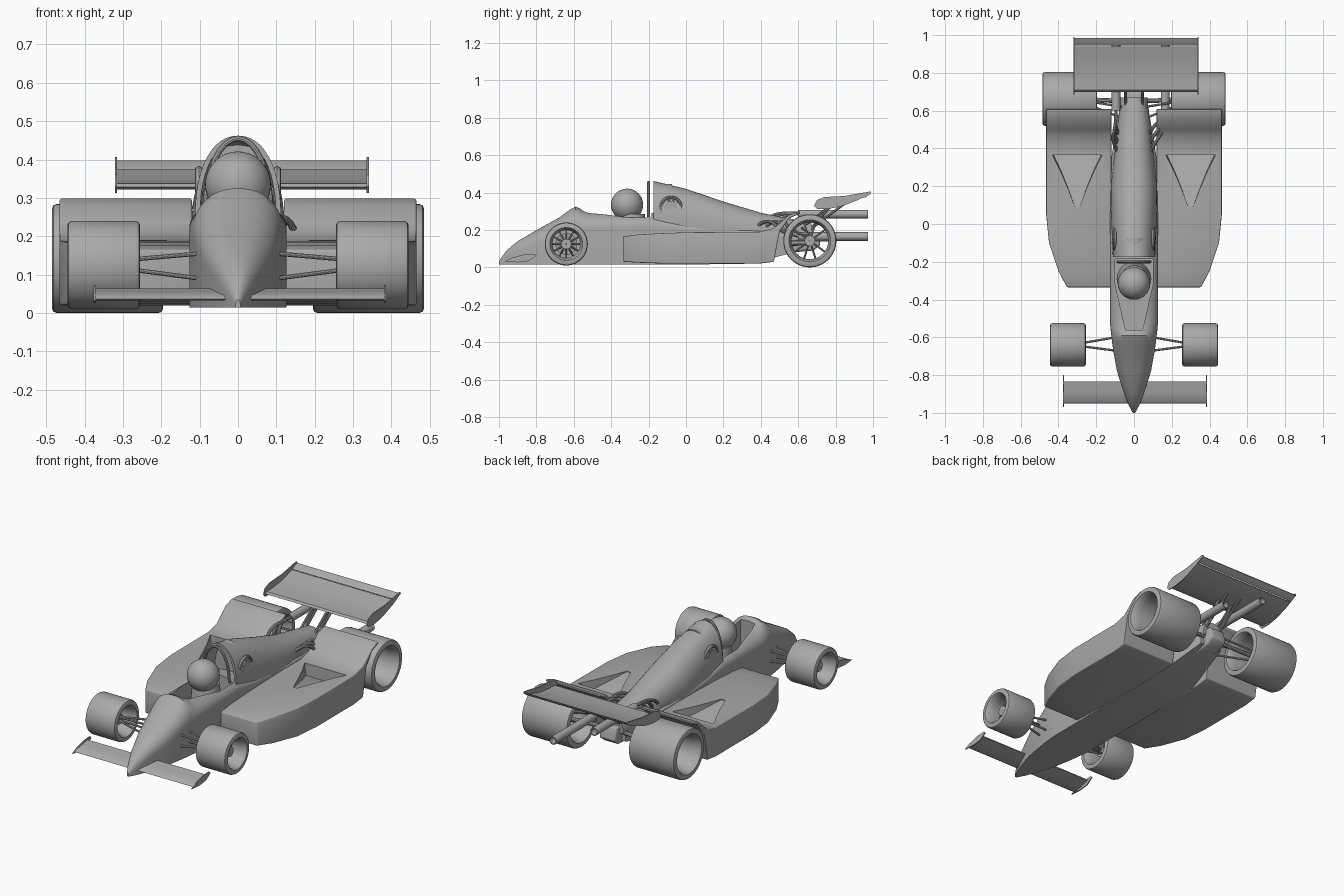
import bpy, bmesh
from math import cos, sin, pi
from mathutils import Vector

cube = bpy.data.objects.get("Cube")
if cube:
    bpy.data.objects.remove(cube)

grey = bpy.data.materials.new("plain_grey")
grey.use_nodes = True
grey.diffuse_color = (0.4, 0.4, 0.4, 1)
grey.node_tree.nodes["Principled BSDF"].inputs["Base Color"].default_value = (0.4, 0.4, 0.4, 1)


def add(name, data):
    data.materials.append(grey)
    ob = bpy.data.objects.new(name, data)
    bpy.context.collection.objects.link(ob)
    return ob


def from_bm(name, bm):
    bmesh.ops.recalc_face_normals(bm, faces=bm.faces)
    me = bpy.data.meshes.new(name)
    bm.to_mesh(me)
    bm.free()
    return add(name, me)


def finish(ob, cutter=None, bevel=0, angle=35):
    """Apply bevel and cut, then smooth with sharp edges kept."""
    if bevel:
        m = ob.modifiers.new("bevel", 'BEVEL')
        m.width, m.segments, m.limit_method, m.angle_limit = bevel, 3, 'ANGLE', 0.9
    if cutter:
        cutter.hide_render = True
        m = ob.modifiers.new("cut", 'BOOLEAN')
        m.operation, m.solver, m.object = 'DIFFERENCE', 'EXACT', cutter
    bpy.ops.object.select_all(action='DESELECT')
    ob.select_set(True)
    bpy.context.view_layer.objects.active = ob
    bpy.ops.object.convert(target='MESH')
    bpy.ops.object.shade_smooth_by_angle(angle=angle * pi / 180)
    if cutter:
        bpy.data.objects.remove(cutter)
    return ob


def loft(name, rings, closed=False, inset=False):
    """Skin a list of point rings; cap the ends unless closed on itself."""
    bm = bmesh.new()
    rows = [[bm.verts.new(p) for p in r] for r in rings]
    n = len(rows[0])
    for a, b in zip(rows, rows[1:] + (rows[:1] if closed else [])):
        for i in range(n):
            j = (i + 1) % n
            bm.faces.new((a[i], a[j], b[j], b[i]))
    if not closed:
        front = bm.faces.new(rows[0])
        bm.faces.new(rows[-1])
        if inset:
            bmesh.ops.recalc_face_normals(bm, faces=bm.faces)
            bmesh.ops.inset_individual(bm, faces=[front], thickness=0.013)
            bmesh.ops.inset_individual(bm, faces=[front], thickness=0.004, depth=-0.1)
    return from_bm(name, bm)


def prism(name, pts, x0, x1):
    """Side profile of (y, z) points extruded across x."""
    return loft(name, [[(x, y, z) for y, z in pts] for x in (x0, x1)])


def hull_ring(y, w, z0, zs, z1, power):
    """Flat bottom, upright sides and a rounded top."""
    ring = [(w, y, z0)]
    for i in range(25):
        c, s = cos(pi * i / 24), sin(pi * i / 24)
        x = w * abs(c) ** (2 / power) * (1 if c > 0 else -1)
        ring.append((x, y, zs + (z1 - zs) * max(s, 0) ** (2 / power)))
    return ring + [(-w, y, z0)]


def tube(name, pts, r, smooth=False):
    cu = bpy.data.curves.new(name, 'CURVE')
    cu.dimensions, cu.bevel_depth, cu.bevel_resolution, cu.use_fill_caps = '3D', r, 3, True
    sp = cu.splines.new('NURBS' if smooth else 'POLY')
    sp.points.add(len(pts) - 1)
    for p, co in zip(sp.points, pts):
        p.co = (*co, 1)
    if smooth:
        sp.use_endpoint_u, sp.order_u = True, 3
    return finish(add(name, cu))


def lathe(name, profile, centre, seg=48):
    """Closed (x, radius) profile spun about a crosswise axle."""
    cx, cy, cz = centre
    return finish(loft(name, [[(cx + x, cy + r * cos(2 * pi * k / seg), cz + r * sin(2 * pi * k / seg))
                               for x, r in profile] for k in range(seg)], closed=True))


# Tub and nose, with the cockpit opening
tub = loft("tub", [hull_ring(*s, 2.2) for s in (
    (-1, .006, .015, .02, .035), (-.96, .028, .015, .05, .09), (-.9, .052, .015, .08, .14),
    (-.78, .09, .015, .13, .21), (-.68, .108, .015, .17, .265), (-.62, .117, .015, .19, .31),
    (-.59, .12, .015, .2, .325), (-.56, .124, .015, .2, .312), (-.52, .127, .015, .21, .297),
    (-.17, .127, .015, .22, .29), (0, .127, .015, .2, .25), (.35, .12, .02, .17, .22),
    (.65, .07, .1, .15, .2))])
plan = [(-.1, -.185), (-.1, -.32), (-.045, -.56), (.045, -.56), (.1, -.32), (.1, -.185)]
finish(tub, loft("cockpit_cutter", [[(x, y, z) for x, y in plan] for z in (.12, .5)]))

# Engine cover with recessed air intake
finish(loft("engine_cover", [hull_ring(*s, 2.2) for s in (
    (-.175, .112, .2, .25, .462), (0, .12, .2, .24, .42), (.2, .123, .18, .2, .352),
    (.4, .1, .17, .18, .292), (.55, .085, .16, .17, .262), (.67, .07, .15, .16, .24))], inset=True))

# Roll hoop and driver
tube("roll_hoop", [(.085 * cos(pi * i / 16), -.2, .27 + .185 * sin(pi * i / 16)) for i in range(17)], .008)
bm = bmesh.new()
bmesh.ops.create_uvsphere(bm, u_segments=32, v_segments=20, radius=.086)
bmesh.ops.translate(bm, verts=bm.verts, vec=(0, -.315, .335))
finish(from_bm("helmet", bm))
bm = bmesh.new()
bmesh.ops.create_cone(bm, cap_ends=True, segments=24, radius1=.09, radius2=.07, depth=.17)
bmesh.ops.translate(bm, verts=bm.verts, vec=(0, -.29, .2))
finish(from_bm("driver_shoulders", bm))

POD = ((-.335, .355, .03, .165), (-.25, .4, .025, .176), (-.1, .45, .02, .184),
       (.05, .465, .02, .188), (.39, .465, .02, .19), (.47, .465, .03, .21),
       (.5, .465, .19, .235), (.55, .465, .262, .28), (.61, .465, .288, .3))

for side, s in (("left", 1), ("right", -1)):
    # Side pod sweeping up over the rear tyre, with a tapering duct in the top
    pod = loft(side + "_side_pod", [[(s * .12, y, z0), (s * xo, y, z0), (s * xo, y, z1), (s * .12, y, z1)]
                                    for y, xo, z0, z1 in POD])
    duct = loft("duct_cutter", [
        [(s * (.3 - w), y, z), (s * (.3 + w), y, z), (s * (.3 + w * 1.1), y, .25), (s * (.3 - w * 1.1), y, .25)]
        for y, w, z in ((.09, .012, .184), (.18, .045, .165), (.28, .085, .14), (.365, .125, .12))])
    finish(pod, duct, bevel=.012)

    # Round side vent on the engine cover
    vent = Vector((s * .098, -.08, .32))
    lathe(side + "_vent_ring", [(s * (.004 + .01 * cos(a * pi / 4)), .055 + .008 * sin(a * pi / 4))
                                for a in range(8)], vent, 32)
    lathe(side + "_vent_hub", [(-.01, .001), (-.01, .035), (s * .012, .035), (s * .012, .001)], vent, 24)
    for k in range(10):
        d = Vector((0, cos(k * pi / 5), sin(k * pi / 5)))
        tube(side + "_vent_vane", [vent + d * .033, vent + d * .052], .005)

    # Wheels: hollow tyre, hub and spokes
    for end, x0, x1, y, z, r, rim, spokes in (("front", .255, .445, -.64, .125, .115, .082, 12),
                                              ("rear", .195, .485, .662, .142, .142, .106, 10)):
        name = side + "_" + end
        c = Vector((s * (x0 + x1) / 2, y, z))
        h = (x1 - x0) / 2
        e = .012
        lathe(name + "_tyre", [(-h + e, r), (h - e, r), (h - e * .3, r - e * .3), (h, r - e), (h, rim + .006),
                               (h - .008, rim), (h - .05, rim - .008), (-h + .05, rim - .008), (-h + .008, rim),
                               (-h, rim + .006), (-h, r - e), (-h + e * .3, r - e * .3)], c)
        lathe(name + "_hub", [(-.05, .002), (-.05, .028), (.05, .028), (.05, .002)], c, 24)
        if end == "front":
            lathe(name + "_brake_disc", [(-.006, .025), (-.006, .058), (.006, .058), (.006, .025)], c)
        for k in range(spokes):
            a = 2 * pi * k / spokes
            d = Vector((0, cos(a), sin(a)))
            tube(name + "_spoke", [c + d * .02 + Vector((s * .03, 0, 0)), c + d * (rim - .004)], .005)

    # Front wishbones and rear driveshaft with links
    for y, z, zo in ((-.6, .155, .135), (-.67, .155, .135), (-.6, .09, .12), (-.67, .09, .12)):
        tube(side + "_front_wishbone", [(s * .1, y, z), (s * .33, -.64, zo)], .006)
    tube(side + "_driveshaft", [(s * .04, .65, .15), (s * .32, .662, .142)], .012)
    for y, z in ((.56, .19), (.62, .21), (.56, .12)):
        tube(side + "_rear_link", [(s * .06, y, z), (s * .32, .662, .142 + (z - .15) * .6)], .006)

    # Wing mounts
    for y0, y1 in ((.6, .78), (.66, .78), (.66, .84)):
        tube(side + "_wing_strut", [(s * .045, y0, .2), (s * .045, y1, .335)], .007)

    # Front wing end plate
    xe = .005 + s * .378
    prism(side + "_front_end_plate", [(-.97, .032), (-.9, .027), (-.84, .034), (-.8, .062), (-.81, .073),
                                      (-.87, .068), (-.93, .052)], xe - .003, xe + .003)
    # Rear wing end plate
    xe = .01 + s * .328
    prism(side + "_rear_end_plate", [(.685, .33), (.7, .36), (.74, .376), (.85, .382), (.985, .406), (.99, .396),
                                     (.92, .36), (.83, .326), (.76, .313), (.7, .313)], xe - .003, xe + .003)

# Wings
finish(prism("front_wing", [(-.95, .036), (-.94, .046), (-.89, .055), (-.835, .064), (-.835, .058),
                            (-.89, .043), (-.94, .032)], -.37, .38))
finish(prism("rear_wing", [(.7, .328), (.71, .338), (.77, .34), (.85, .35), (.94, .376), (.94, .37),
                           (.86, .336), (.77, .322), (.71, .322)], -.318, .338))
finish(prism("rear_flap", [(.945, .376), (.96, .388), (.985, .398), (.986, .393), (.965, .378), (.95, .371)],
             -.318, .338))

# Gearbox
finish(prism("gearbox", [(.45, .07), (.45, .19), (.7, .19), (.72, .12), (.68, .09)], -.05, .05), bevel=.01)

# Exhaust tail pipes fed by bent headers
for x, z in ((-.095, .285), (.165, .165)):
    s = 1 if x > 0 else -1
    lathe_pts = [(x + r * cos(k * pi / 8), r * sin(k * pi / 8) + z) for r in (.023, .018) for k in range(16)]
    outer, inner = lathe_pts[:16], lathe_pts[16:]
    finish(loft("tail_pipe", [[(px, y, pz) for px, pz in ring] for y, ring in
                              ((.6, outer), (.972, outer), (.972, inner), (.6, inner))], closed=True))
    for k in range(3):
        tube("exhaust_header", [(s * .085, .38 + .05 * k, .22), (s * (.12 - .01 * k), .44 + .04 * k, .27),
                                (x, .52 + .02 * k, z + .01), (x, .63, z)], .009, smooth=True)
